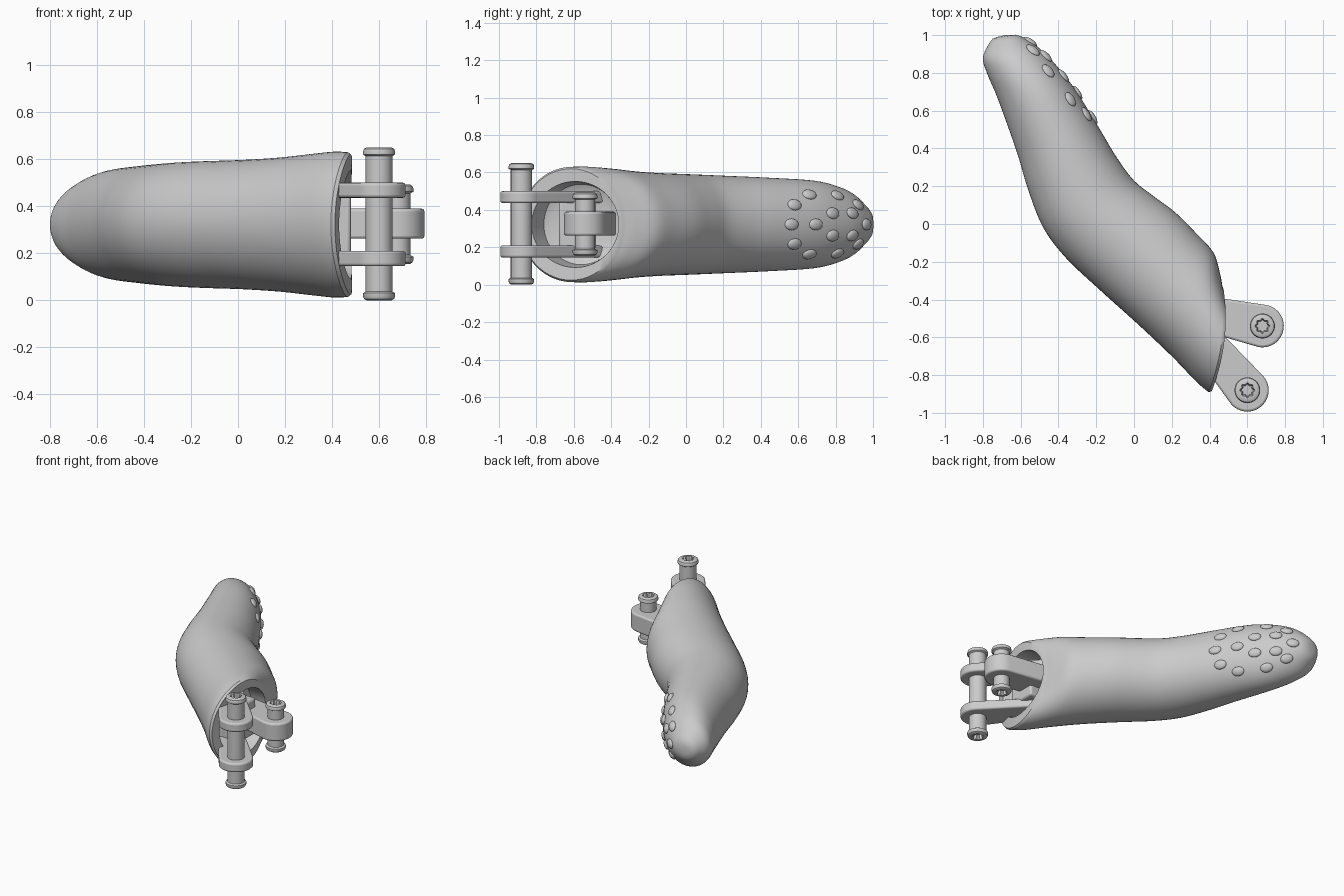
import bpy, bmesh, math
from mathutils import Vector, Matrix
from mathutils.bvhtree import BVHTree

default = bpy.data.objects.get("Cube")
if default:
    bpy.data.objects.remove(default, do_unlink=True)

MID = 0.322


def finish(name, bm, angle=35, bevel=0):
    bmesh.ops.recalc_face_normals(bm, faces=bm.faces)
    mesh = bpy.data.meshes.new(name)
    bm.to_mesh(mesh)
    bm.free()
    obj = bpy.data.objects.new(name, mesh)
    bpy.context.collection.objects.link(obj)
    if bevel:
        mod = obj.modifiers.new("Soft edges", "BEVEL")
        mod.width, mod.segments, mod.limit_method = bevel, 3, "ANGLE"
    bpy.ops.object.select_all(action="DESELECT")
    obj.select_set(True)
    bpy.context.view_layer.objects.active = obj
    bpy.ops.object.shade_smooth_by_angle(angle=math.radians(angle))
    return obj


def skin(bm, rings):
    """Bridge rings of points; a one-point ring closes an end."""
    rows = [[bm.verts.new(p) for p in ring] for ring in rings]
    for a, b in zip(rows, rows[1:]):
        n = max(len(a), len(b))
        for i in range(n):
            j = (i + 1) % n
            if len(a) == 1:
                bm.faces.new((a[0], b[i], b[j]))
            elif len(b) == 1:
                bm.faces.new((a[i], a[j], b[0]))
            else:
                bm.faces.new((a[i], a[j], b[j], b[i]))


def section(s, n=56):
    """Oval between two side points, with a half height and a forward bow."""
    lx, ly, rx, ry, h, bow = s
    pts = []
    for i in range(n):
        a = math.tau * i / n
        c, t = math.cos(a), math.sin(a)
        pts.append(Vector(((lx + rx) / 2 + (rx - lx) / 2 * c + bow * t * t,
                           (ly + ry) / 2 + (ry - ly) / 2 * c, MID + h * t)))
    return pts


def smooth_sections(keys, steps=5):
    """Catmull-Rom interpolation through the key sections."""
    out = []
    for k in range(len(keys) - 1):
        window = [keys[max(0, min(len(keys) - 1, k + o))] for o in (-1, 0, 1, 2)]
        for i in range(steps):
            t = i / steps
            out.append([b + 0.5 * t * (c - a + t * (2 * a - 5 * b + 4 * c - d
                        + t * (3 * (b - c) + d - a))) for a, b, c, d in zip(*window)])
    return out + [keys[-1]]


# Bent finger shell: left x, y, right x, y, half height, bow
shell = [
    (-.765, .96, -.59, .99, .085, 0), (-.80, .88, -.50, .93, .155, 0),
    (-.775, .79, -.42, .85, .2, 0), (-.72, .66, -.31, .71, .234, 0),
    (-.62, .38, -.18, .50, .25, 0), (-.56, .18, -.09, .35, .258, 0),
    (-.48, -.02, 0, .23, .265, 0), (-.36, -.18, .10, .15, .27, 0),
    (-.18, -.35, .22, .06, .275, 0), (.02, -.53, .33, -.05, .285, 0),
    (.20, -.70, .42, -.15, .30, 0), (.33, -.835, .455, -.26, .31, .015),
    (.395, -.89, .468, -.33, .308, .035),
]
rings = [section(s) for s in smooth_sections(shell)]
# Rounded closing cap at the fingertip
pole = Vector((-.69, .998, MID))
first = rings[0]
centre = sum(first, Vector()) / len(first)
cap = []
for f in (.35, .7):
    lift = math.sqrt(1 - f * f)
    cap.append([centre + (p - centre) * f + (pole - centre) * lift for p in first])
# Rim and socket cavity
socket = [(.412, -.885, .474, -.345, .298, .036), (.43, -.825, .475, -.36, .23, .026),
          (.31, -.76, .36, -.36, .215, .01), (.30, -.72, .34, -.40, .17, 0)]
rings = [[pole]] + cap + rings + [section(s) for s in socket] + [[Vector((.32, -.56, MID))]]
bm = bmesh.new()
skin(bm, rings)
bmesh.ops.recalc_face_normals(bm, faces=bm.faces)
tree = BVHTree.FromBMesh(bm)
finish("finger_shell", bm)

# Raised grip dots on the fingertip pad
dots = [(.565, 0), (.695, 0), (.965, 0)]
for y, z in ((.58, .105), (.66, .16), (.81, .155), (.92, .105), (.785, .06), (.89, .06)):
    dots += [(y, z), (y, -z)]
bm = bmesh.new()
for y, dz in dots:
    hit, normal, _, _ = tree.ray_cast(Vector((2, y, MID + dz)), Vector((-1, 0, 0)))
    if hit is None:
        continue
    if normal.x < 0:
        normal = -normal
    across = normal.cross(Vector((-.5, .86, 0))).normalized()
    along = across.cross(normal)
    frame = Matrix((along, across, normal)).transposed().to_4x4()
    place = Matrix.Translation(hit) @ frame @ Matrix.Diagonal((.042, .031, .016, 1))
    bmesh.ops.create_uvsphere(bm, u_segments=20, v_segments=10, radius=1, matrix=place)
finish("grip_dots", bm)


def hinge_arm(name, corners, pin, radius, low, high):
    """Flat arm from two base corners to a round eye at the pin."""
    a, b, p = (Vector(v) for v in (*corners, pin))
    aim = p - (a + b) / 2
    heading = math.atan2(aim.y, aim.x)
    outline = [a, b]
    for i in range(25):
        ang = heading - math.pi / 2 + math.pi * i / 24
        outline.append(p + radius * Vector((math.cos(ang), math.sin(ang))))
    bm = bmesh.new()
    face = bm.faces.new([bm.verts.new((v.x, v.y, low)) for v in outline])
    top = bmesh.ops.extrude_face_region(bm, geom=[face])["geom"]
    bmesh.ops.translate(bm, vec=(0, 0, high - low),
                        verts=[v for v in top if isinstance(v, bmesh.types.BMVert)])
    finish(name, bm, bevel=.012)


fork_pin, eye_pin = (.60, -.88), (.68, -.54)
for name, low, high in (("lower_fork", .145, .21), ("upper_fork", .436, .50)):
    hinge_arm(name, ((.33, -.44), (.33, -.70)), fork_pin, .113, low, high)
hinge_arm("middle_eye", ((.31, -.37), (.31, -.55)), eye_pin, .113, .262, .39)

# Web joining the two fork arms inside the socket
bm = bmesh.new()
bmesh.ops.create_cube(bm, size=1, matrix=Matrix.Translation((.39, -.58, MID))
                      @ Matrix.Diagonal((.18, .20, .26, 1)))
finish("fork_web", bm, bevel=.015)


def hinge_pin(name, centre, low, high, shaft, head):
    """Turned pin with a lobed drive recess in each rounded head."""
    half = [(0, .03), (.028, .03), (.036, 0), (head - .014, 0), (head - .004, .006),
            (head, .016), (head, .03), (shaft, .037)]
    profile = [(r, low + d, k < 3) for k, (r, d) in enumerate(half)]
    profile += [(r, high + low - z, lobed) for r, z, lobed in reversed(profile)]
    rings = []
    for r, z, lobed in profile:
        ring = []
        for i in range(48):
            a = math.tau * i / 48
            q = r * (1 + .12 * math.cos(8 * a)) if lobed else r
            ring.append((centre[0] + q * math.cos(a), centre[1] + q * math.sin(a), z))
        rings.append(ring if r else ring[:1])
    bm = bmesh.new()
    skin(bm, rings)
    finish(name, bm)


hinge_pin("fork_hinge_pin", fork_pin, 0, .65, .057, .068)
hinge_pin("eye_hinge_pin", eye_pin, .155, .492, .053, .066)
